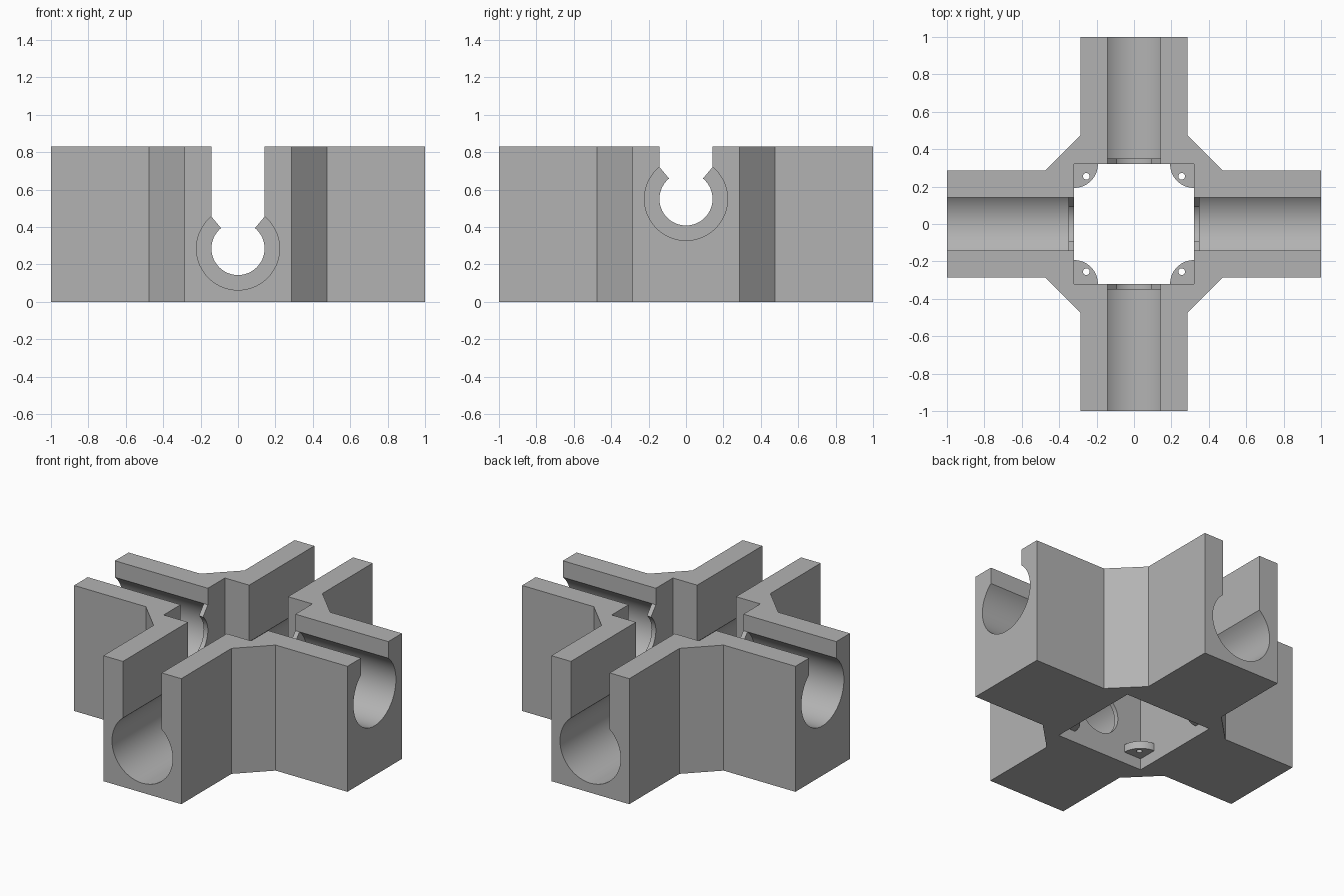
import bpy, bmesh
from math import sin, cos, pi, atan2, hypot
from mathutils import Matrix, Vector

cube = bpy.data.objects.get("Cube")
if cube:
    bpy.data.objects.remove(cube, do_unlink=True)

HEIGHT = 0.83
ARM = 0.285          # half width of an arm
CHAMFER = 0.475      # where the corner chamfer meets an arm
WELL = 0.32          # half width of the central opening
SLOT = 0.142         # half width of the slot above each bore
BORE = 0.222         # main bore radius
LIP = 0.142          # radius through the inner lip
LIP_END = 0.35

grey = bpy.data.materials.new("Grey plastic")
grey.use_nodes = True
colour = (0.45, 0.45, 0.45, 1)
grey.diffuse_color = colour
grey.node_tree.nodes["Principled BSDF"].inputs["Base Color"].default_value = colour


def prism(name, outline, depth, matrix=Matrix()):
    """Extrude a flat outline along local z, then place it."""
    bm = bmesh.new()
    face = bm.faces.new([bm.verts.new((x, y, 0)) for x, y in outline])
    new = bmesh.ops.extrude_face_region(bm, geom=[face])["geom"]
    bmesh.ops.translate(bm, vec=(0, 0, depth),
                        verts=[g for g in new if isinstance(g, bmesh.types.BMVert)])
    bmesh.ops.transform(bm, matrix=matrix, verts=bm.verts)
    bmesh.ops.recalc_face_normals(bm, faces=bm.faces)
    mesh = bpy.data.meshes.new(name)
    bm.to_mesh(mesh)
    bm.free()
    mesh.materials.append(grey)
    obj = bpy.data.objects.new(name, mesh)
    bpy.context.collection.objects.link(obj)
    return obj


def arc(radius, start, end, steps, cx=0, cy=0):
    return [(cx + radius * cos(start + (end - start) * i / steps),
             cy + radius * sin(start + (end - start) * i / steps))
            for i in range(steps + 1)]


def cut(target, cutter):
    """Subtract a helper solid and discard it."""
    cutter.hide_render = True
    mod = target.modifiers.new("Cut", "BOOLEAN")
    mod.operation = "DIFFERENCE"
    mod.solver = "EXACT"
    mod.object = cutter
    bpy.context.view_layer.objects.active = target
    bpy.ops.object.modifier_apply(modifier=mod.name)
    bpy.data.objects.remove(cutter, do_unlink=True)


def finish(obj):
    bpy.ops.object.select_all(action="DESELECT")
    obj.select_set(True)
    bpy.context.view_layer.objects.active = obj
    bpy.ops.object.shade_smooth_by_angle(angle=pi / 6)


def keyhole(radius):
    """Round bore opening upward through a narrower slot."""
    rise = (BORE ** 2 - SLOT ** 2) ** 0.5
    start = atan2(rise, SLOT)
    pts = [(-SLOT, 1), (SLOT, 1)]
    if radius < BORE:
        pts.append((SLOT, rise))
    pts += arc(radius, start, -pi - start, 56)
    if radius < BORE:
        pts.append((-SLOT, rise))
    return pts


# Cross-shaped body with chamfered inner corners
outline = []
for k in range(4):
    c, s = round(cos(k * pi / 2)), round(sin(k * pi / 2))
    for x, y in [(1, -ARM), (1, ARM), (CHAMFER, ARM), (ARM, CHAMFER)]:
        outline.append((x * c - y * s, x * s + y * c))
body = prism("cross_body", outline, HEIGHT)

# Central square well
square = [(-WELL, -WELL), (WELL, -WELL), (WELL, WELL), (-WELL, WELL)]
cut(body, prism("well_cutter", square, 2, Matrix.Translation((0, 0, -0.5))))

# Pipe channels: low pair front to back, high pair side to side
for k in range(4):
    level = 0.55 if k % 2 else 0.285
    place = (Matrix.Translation((0, 0, level)) @ Matrix.Rotation(k * pi / 2, 4, "Z")
             @ Matrix.Rotation(pi / 2, 4, "X"))
    for radius, near, far in [(BORE, LIP_END, 1.1), (LIP, 0.25, LIP_END + 0.02)]:
        cut(body, prism("channel_cutter", keyhole(radius), far - near,
                        place @ Matrix.Translation((0, 0, near))))
finish(body)

# Quarter-round screw tabs in the well corners
for k, label in enumerate(["back_left", "back_right", "front_right", "front_left"]):
    turn = Matrix.Rotation(k * pi / 2, 4, "Z")
    tab = prism("screw_tab_" + label,
                [(WELL, WELL)] + arc(0.127, pi, 1.5 * pi, 16, WELL, WELL),
                0.05, turn @ Matrix.Translation((0, 0, 0.075)))
    cut(tab, prism("screw_cutter", arc(0.018, 0, 2 * pi * 15 / 16, 15, 0.255, 0.255),
                   0.2, turn))
    finish(tab)
